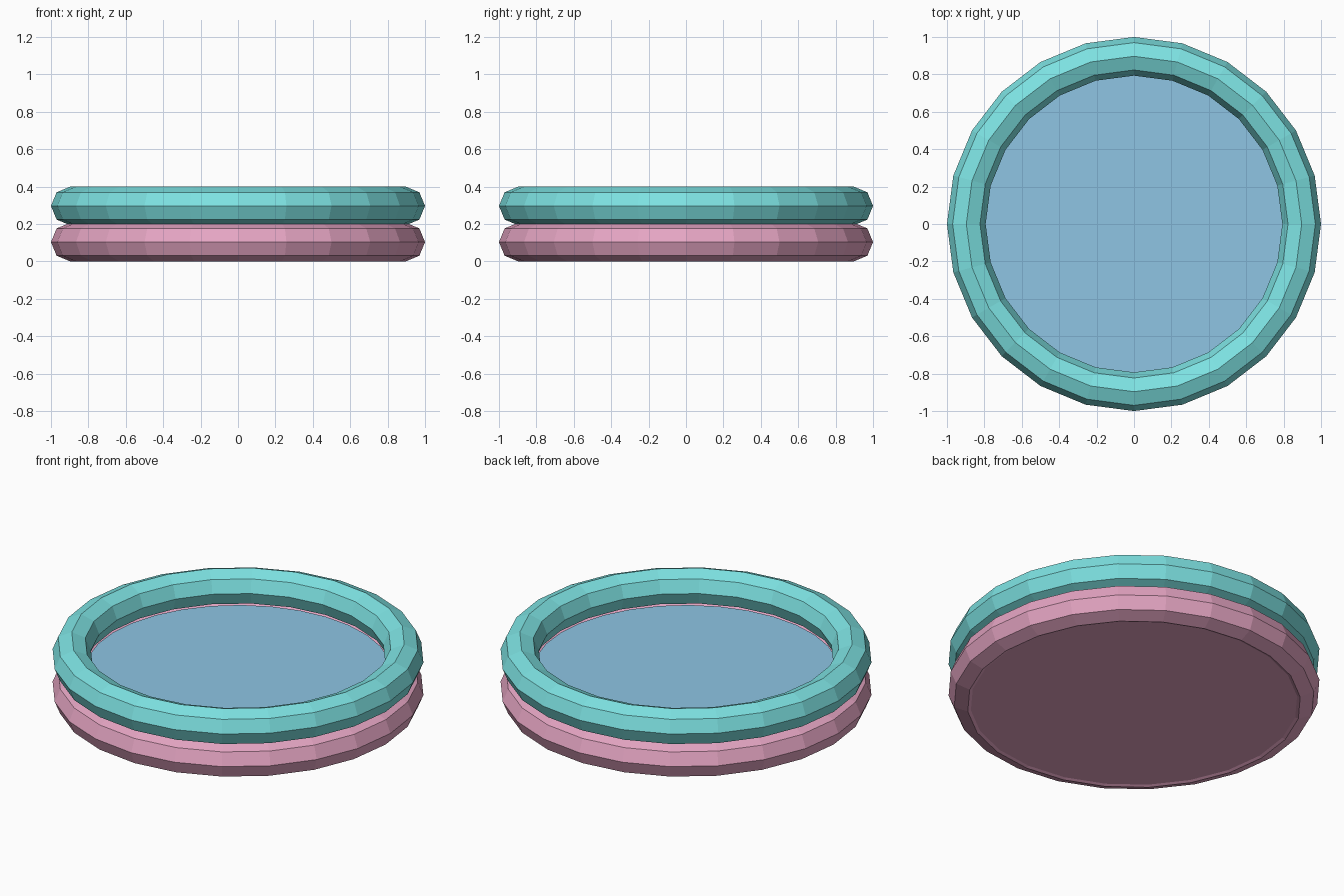
import bpy, bmesh

if "Cube" in bpy.data.objects:
    bpy.data.objects.remove(bpy.data.objects["Cube"])

SIDES = 24
MAJOR, MINOR = 0.8966, 0.1034


def material(name, rgb):
    """Flat colour given as sRGB 0-255, stored linear."""
    lin = [((c / 255 + 0.055) / 1.055) ** 2.4 for c in rgb]
    mat = bpy.data.materials.new(name)
    mat.diffuse_color = (*lin, 1)
    mat.use_nodes = True
    mat.node_tree.nodes["Principled BSDF"].inputs["Base Color"].default_value = mat.diffuse_color
    return mat


teal = material("teal", (125, 226, 226))
pink = material("pink", (229, 165, 195))
blue = material("water blue", (142, 197, 228))


def ring(name, z, mat):
    """Inflated tube: 24 segments around, octagonal section."""
    bpy.ops.mesh.primitive_torus_add(major_segments=SIDES, minor_segments=8,
                                     major_radius=MAJOR, minor_radius=MINOR,
                                     location=(0, 0, z))
    obj = bpy.context.object
    obj.name = name
    obj.data.materials.append(mat)


def disc(name, radius, z, mat, down=False):
    """Flat round sheet facing up or down."""
    bm = bmesh.new()
    bmesh.ops.create_circle(bm, cap_ends=True, segments=32, radius=radius)
    bm.normal_update()
    for f in bm.faces:
        if (f.normal.z < 0) != down:
            f.normal_flip()
    mesh = bpy.data.meshes.new(name)
    bm.to_mesh(mesh)
    bm.free()
    obj = bpy.data.objects.new(name, mesh)
    obj.location.z = z
    mesh.materials.append(mat)
    bpy.context.collection.objects.link(obj)


# Stacked inflated rings, pressed slightly into each other
ring("lower_ring", MINOR, pink)
ring("upper_ring", 0.4 - MINOR, teal)

# Pool floor and water surface
disc("pool_floor", 0.888, 0.007, pink, down=True)
disc("water_surface", 0.82, 0.215, blue)
